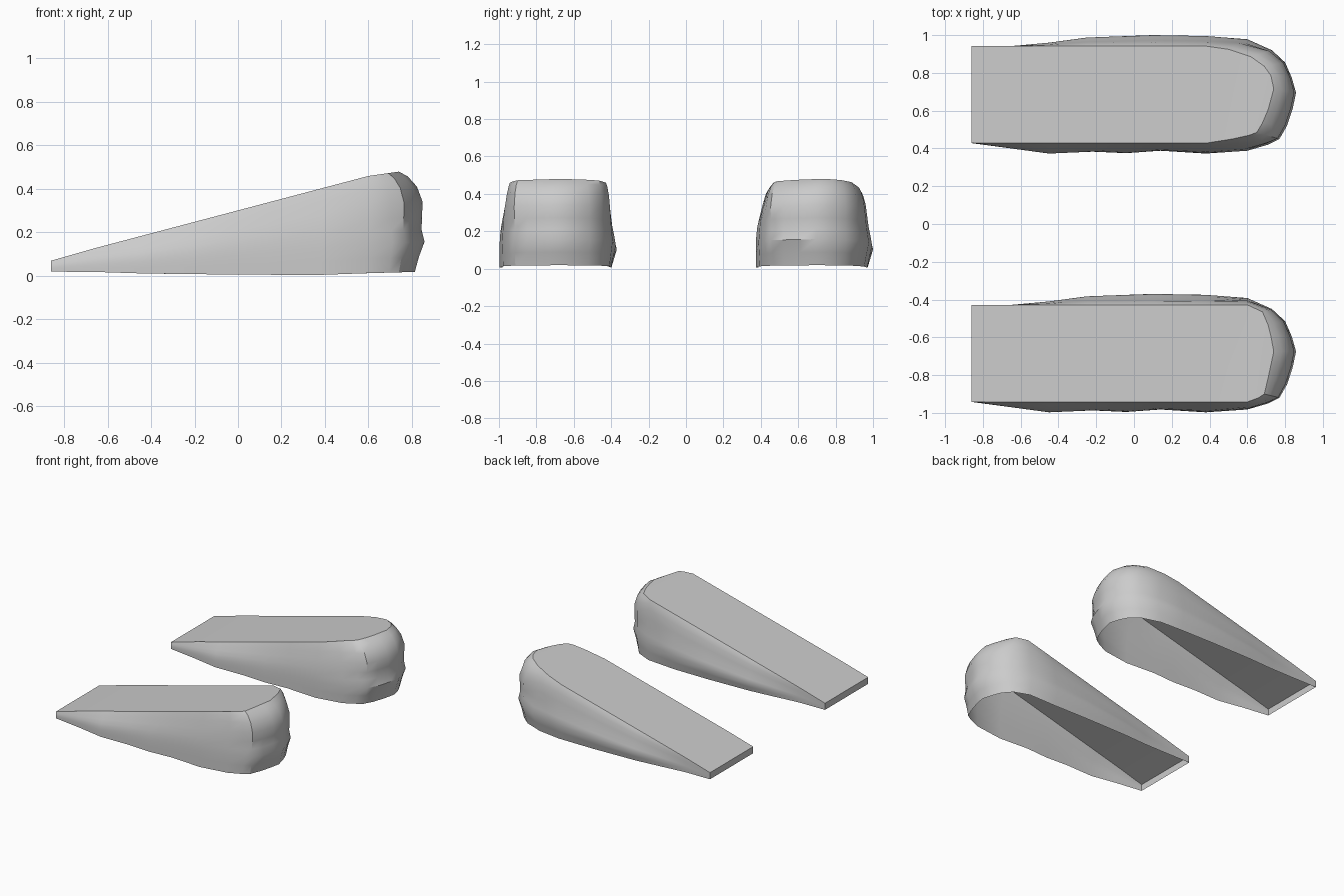
import bpy, bmesh

if "Cube" in bpy.data.objects:
    bpy.data.objects.remove(bpy.data.objects["Cube"])

# Widest outline of one wedge seen from above, running from the thin end
# along -y, round the nose and back along +y (x, local y)
WIDE = [(-.86, -.257), (-.65, -.285), (-.45, -.312), (-.22, -.302), (-.04, -.31),
        (.14, -.297), (.38, -.312), (.60, -.297), (.71, -.265), (.77, -.235), (.81, -.165),
        (.84, -.075), (.858, .01), (.835, .09), (.80, .17), (.73, .235), (.60, .293),
        (.38, .31), (.10, .315), (-.25, .302), (-.45, .275), (-.65, .257), (-.86, .257)]

# Height fraction with bulge amount for -y side, nose and +y side
LEVELS = [(0, 1.0, .62, .5), (.15, 1.0, .78, .75), (.30, 1.0, 1.0, 1.0),
          (.42, .95, .88, .85), (.55, .85, .90, .65), (.70, .6, .92, .5),
          (.85, .32, .70, .35), (.95, .12, .35, .15), (1, 0, 0, 0)]


def lerp_table(table, x):
    for (a, va), (b, vb) in zip(table, table[1:]):
        if x <= b:
            return va + (vb - va) * max(0, (x - a) / (b - a))
    return table[-1][1]


BOTTOM = [(-.86, .02), (-.6, .018), (-.4, .01), (.35, .004), (.6, .013), (.86, .02)]
TOP = [(-.86, .07), (-.65, .13), (.60, .46), (.74, .48)]


def make_wedge(name, y_shift, nose_top):
    """Shell with an open underside; nose_top is the tread edge round the nose."""
    top = []
    for i, (x, y) in enumerate(WIDE):
        if 7 <= i <= 16:
            top.append(nose_top[i - 7])
        else:
            top.append((x, -.257 if y < 0 else .257))
    bm = bmesh.new()
    rows = []
    for t, w_neg, w_nose, w_pos in LEVELS:
        row = []
        for (xw, yw), (xt, yt) in zip(WIDE, top):
            n = min(1, max(0, (xw - .55) / .2))
            w = (w_neg if yw < 0 else w_pos) * (1 - n) + w_nose * n
            x, y = xt + (xw - xt) * w, yt + (yw - yt) * w
            z0 = lerp_table(BOTTOM, x)
            z = z0 + t * (lerp_table(TOP, xt) - z0)
            row.append(bm.verts.new((x, y + y_shift, z)))
        rows.append(row)
    # side walls and nose
    for lo, hi in zip(rows, rows[1:]):
        for i in range(len(lo) - 1):
            bm.faces.new((lo[i], lo[i + 1], hi[i + 1], hi[i]))
    # sloping top, then thin end face
    n = len(WIDE)
    for i in range(n // 2):
        a, b = rows[-1][i], rows[-1][i + 1]
        c, d = rows[-1][n - 2 - i], rows[-1][n - 1 - i]
        bm.faces.new((a, b, c, d) if b is not c else (a, b, d))
    bm.faces.new([r[0] for r in rows] + [r[-1] for r in reversed(rows)])
    mesh = bpy.data.meshes.new(name)
    bm.to_mesh(mesh)
    bm.free()
    ob = bpy.data.objects.new(name, mesh)
    bpy.context.collection.objects.link(ob)
    bpy.ops.object.select_all(action='DESELECT')
    ob.select_set(True)
    bpy.context.view_layer.objects.active = ob
    bpy.ops.object.shade_smooth_by_angle(angle=0.6)
    return ob


# Wedge with a crisp square-shouldered top
make_wedge("square_wedge", -.685,
           [(.60, -.257), (.66, -.235), (.69, -.215), (.71, -.13), (.725, -.06),
            (.74, .01), (.725, .09), (.71, .15), (.68, .22), (.60, .257)])

# Wedge with a rounded nose top
make_wedge("rounded_wedge", .685,
           [(.52, -.235), (.61, -.215), (.65, -.20), (.68, -.15), (.71, -.08),
            (.74, .03), (.725, .10), (.69, .15), (.62, .20), (.50, .24)])
